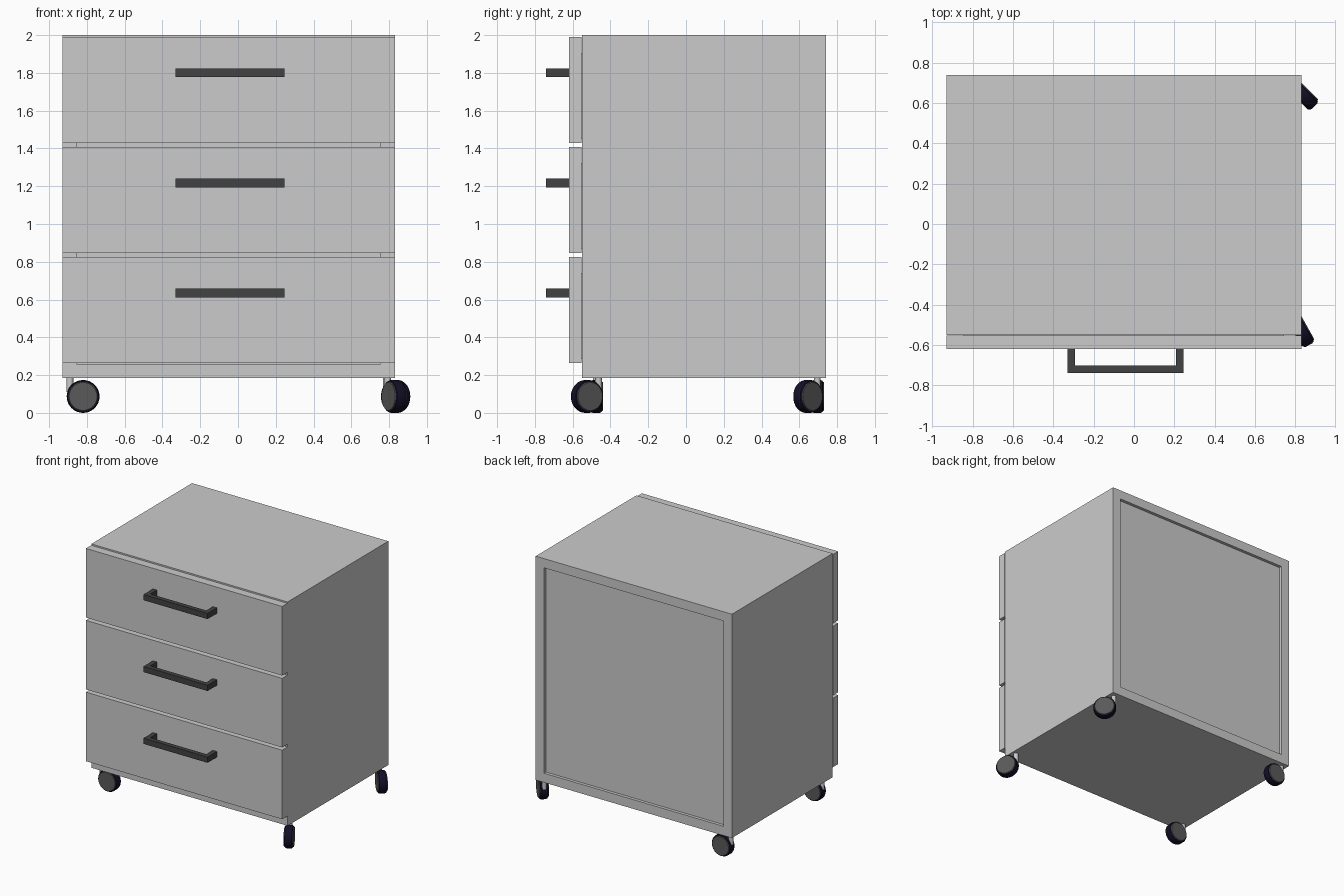
import bpy, bmesh, math
from mathutils import Matrix, Vector

if "Cube" in bpy.data.objects:
    bpy.data.objects.remove(bpy.data.objects["Cube"])


def material(name, rgb):
    m = bpy.data.materials.new(name)
    m.diffuse_color = (*rgb, 1)
    m.use_nodes = True
    m.node_tree.nodes["Principled BSDF"].inputs["Base Color"].default_value = m.diffuse_color
    return m


GREY = material("light grey", (0.6, 0.6, 0.6))
DARK = material("charcoal", (0.055, 0.055, 0.055))
TREAD = material("dark navy rubber", (0.006, 0.005, 0.02))
HUB = material("hub grey", (0.1, 0.1, 0.1))


def finish(name, bm, mat):
    me = bpy.data.meshes.new(name)
    bmesh.ops.recalc_face_normals(bm, faces=bm.faces)
    bm.to_mesh(me)
    bm.free()
    me.materials.append(mat)
    ob = bpy.data.objects.new(name, me)
    bpy.context.collection.objects.link(ob)
    return ob


def add_box(bm, lo, hi):
    lo, hi = Vector(lo), Vector(hi)
    m = Matrix.Translation((lo + hi) / 2) @ Matrix.Diagonal((*(hi - lo), 1))
    bmesh.ops.create_cube(bm, size=1, matrix=m)


def boxes(name, mat, *spans):
    bm = bmesh.new()
    for lo, hi in spans:
        add_box(bm, lo, hi)
    return finish(name, bm, mat)


def lathe(name, mat, profile, matrix, steps=32):
    """Spin (radius, height) points about local z, then place with matrix."""
    bm = bmesh.new()
    vs = [bm.verts.new((r, 0, h)) for r, h in profile]
    es = [bm.edges.new(p) for p in zip(vs, vs[1:])]
    bmesh.ops.spin(bm, geom=vs + es, cent=(0, 0, 0), axis=(0, 0, 1),
                   angle=math.tau, steps=steps, use_merge=True)
    bmesh.ops.remove_doubles(bm, verts=bm.verts, dist=1e-5)
    bm.transform(matrix)
    ob = finish(name, bm, mat)
    bpy.ops.object.select_all(action='DESELECT')
    ob.select_set(True)
    bpy.context.view_layer.objects.active = ob
    bpy.ops.object.shade_smooth_by_angle(angle=math.radians(35))
    return ob


X0, X1, Y0, Y1, Z0, Z1, T = -0.93, 0.83, -0.55, 0.74, 0.185, 2.0, 0.075

# Carcass: a front-to-back tube with walls of thickness T
bm = bmesh.new()
outer = [(X0, Z0), (X1, Z0), (X1, Z1), (X0, Z1)]
inner = [(X0 + T, Z0 + T), (X1 - T, Z0 + T), (X1 - T, Z1 - T), (X0 + T, Z1 - T)]
rings = [[bm.verts.new((x, y, z)) for x, z in ring]
         for ring, y in ((outer, Y0), (outer, Y1), (inner, Y1), (inner, Y0))]
for a, b in zip(rings, rings[1:] + rings[:1]):
    for i in range(4):
        j = (i + 1) % 4
        bm.faces.new((a[i], a[j], b[j], b[i]))
finish("carcass", bm, GREY)

# Recessed back panel
boxes("back_panel", GREY,
      ((X0 + T, Y1 - 0.06, Z0 + T), (X1 - T, Y1 - 0.025, Z1 - T)))

# Drawers: front, box and handle
for n, (lo, hi) in enumerate(((0.265, 0.825), (0.847, 1.407), (1.43, 1.99)), 1):
    boxes(f"drawer_front_{n}", GREY, ((X0, -0.62, lo), (X1, Y0 - 0.003, hi)))
    boxes(f"drawer_box_{n}", GREY,
          ((X0 + T + 0.01, Y0 - 0.003, lo + 0.02), (X1 - T - 0.01, 0.62, hi - 0.085)))
    zc, hx0, hx1, w = lo + 0.37, -0.33, 0.245, 0.037
    za, zb = zc - 0.023, zc + 0.023
    boxes(f"handle_{n}", DARK,
          ((hx0, -0.74, za), (hx1, -0.74 + w, zb)),
          ((hx0, -0.74 + w, za), (hx0 + w, -0.62, zb)),
          ((hx1 - w, -0.74 + w, za), (hx1, -0.62, zb)))

# Casters: pivot position and the direction the wheel trails in
CASTERS = {"front_left": (-0.89, -0.475, 0), "rear_left": (-0.89, 0.695, 0),
           "front_right": (0.793, -0.463, -61), "rear_right": (0.785, 0.695, -45)}
R, H = 0.087, 0.036
TYRE = [(0, -H + .004), (R - .014, -H + .004), (R - .004, -H + .009), (R, -H + .018),
        (R, H - .018), (R - .004, H - .009), (R - .014, H - .004), (0, H - .004)]
CAP = [(0, -H), (R - .013, -H), (R - .01, -H + .004), (R - .01, H - .004),
       (R - .013, H), (0, H)]
for name, (px, py, deg) in CASTERS.items():
    place = Matrix.Translation((px, py, 0)) @ Matrix.Rotation(math.radians(deg), 4, 'Z')
    wheel = place @ Matrix.Translation((0.07, 0, R)) @ Matrix.Rotation(math.pi / 2, 4, 'X')
    lathe(f"{name}_tyre", TREAD, TYRE, wheel)
    lathe(f"{name}_hub", HUB, CAP, wheel)
    lathe(f"{name}_stem", GREY, [(0, 0.11), (0.018, 0.11), (0.018, 0.19), (0, 0.19)],
          place, 16)
